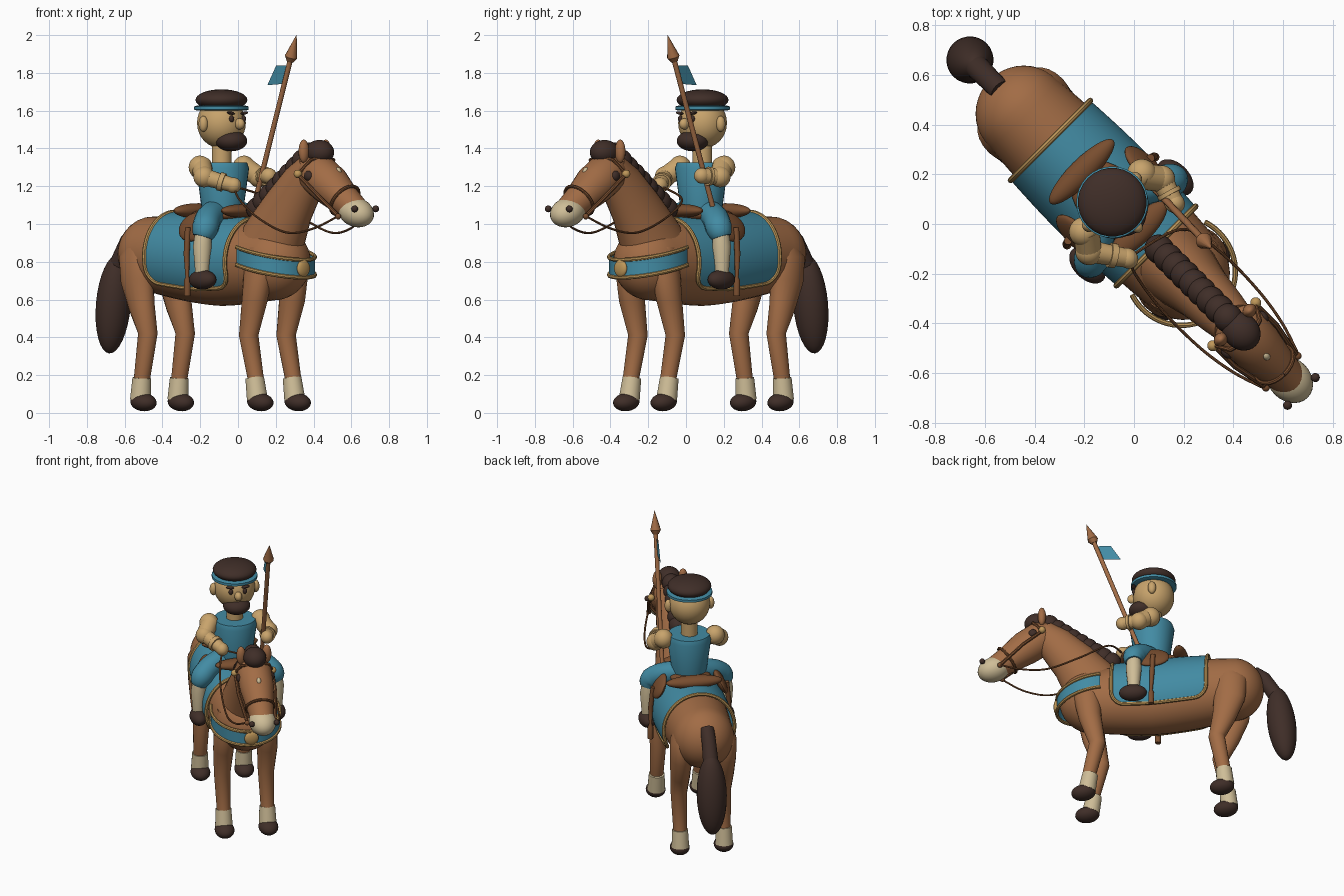
import bpy, bmesh, math
from mathutils import Vector, Matrix

if "Cube" in bpy.data.objects:
    bpy.data.objects.remove(bpy.data.objects["Cube"])

# Built facing +X, then the whole group is turned 45 degrees at the end
def colour(name, rgb):
    m = bpy.data.materials.new(name)
    m.diffuse_color = (*rgb, 1)
    m.use_nodes = True
    m.node_tree.nodes["Principled BSDF"].inputs["Base Color"].default_value = m.diffuse_color
    return m

COAT = colour("chestnut_coat", (0.36, 0.15, 0.06))
DARK = colour("dark_hair", (0.05, 0.027, 0.021))
CREAM = colour("cream", (0.62, 0.51, 0.31))
SKIN = colour("tan_skin", (0.58, 0.37, 0.15))
BLUE = colour("teal_cloth", (0.055, 0.26, 0.37))
LEATHER = colour("brown_leather", (0.19, 0.075, 0.028))
GOLD = colour("gold_trim", (0.52, 0.31, 0.10))

def finish(name, bm, mat):
    bmesh.ops.recalc_face_normals(bm, faces=bm.faces)
    me = bpy.data.meshes.new(name)
    bm.to_mesh(me)
    bm.free()
    me.materials.append(mat)
    o = bpy.data.objects.new(name, me)
    bpy.context.collection.objects.link(o)
    me.shade_smooth()
    me.set_sharp_from_angle(angle=math.radians(40))
    return o

def ball(name, loc, size, mat, tilt=0, roll=0):
    bm = bmesh.new()
    bmesh.ops.create_uvsphere(bm, u_segments=28, v_segments=16, radius=1)
    M = Matrix.Translation(loc) @ Matrix.Rotation(tilt, 4, 'Y') @ Matrix.Rotation(roll, 4, 'X')
    bm.transform(M @ Matrix.Diagonal((*size, 1)))
    return finish(name, bm, mat)

def tube(name, pts, radii, mat, sides=20):
    """Skin round or oval sections along a path; a radius may be (sideways, other)."""
    pts = [Vector(p) for p in pts]
    if not isinstance(radii, (list, tuple)):
        radii = [radii] * len(pts)
    bm, rings, n = bmesh.new(), [], None
    for i, p in enumerate(pts):
        t = (pts[min(i + 1, len(pts) - 1)] - pts[max(i - 1, 0)]).normalized()
        if n is None:
            n = Vector((0, 1, 0)) if abs(t.y) < 0.9 else Vector((0, 0, 1))
        n = (n - t * n.dot(t)).normalized()
        b = t.cross(n)
        r = radii[i] if isinstance(radii[i], tuple) else (radii[i],) * 2
        rings.append([bm.verts.new(p + n * r[0] * math.cos(a) + b * r[1] * math.sin(a))
                      for a in (2 * math.pi * k / sides for k in range(sides))])
    for A, B in zip(rings, rings[1:]):
        for k in range(sides):
            bm.faces.new((A[k], A[(k + 1) % sides], B[(k + 1) % sides], B[k]))
    bm.faces.new(rings[0])
    bm.faces.new(rings[-1])
    return finish(name, bm, mat)

def sheet(name, rows, mat):
    bm = bmesh.new()
    V = [[bm.verts.new(p) for p in r] for r in rows]
    for A, B in zip(V, V[1:]):
        for k in range(len(A) - 1):
            bm.faces.new((A[k], A[k + 1], B[k + 1], B[k]))
    return finish(name, bm, mat)

def curve(P, steps=8):
    """Smooth path through the given points."""
    P = [Vector(p) for p in P]
    Q = [P[0]] + P + [P[-1]]
    out = []
    for a, b, c, d in zip(Q, Q[1:], Q[2:], Q[3:]):
        for s in range(steps):
            t = s / steps
            out.append(0.5 * (2 * b + (c - a) * t + (2 * a - 5 * b + 4 * c - d) * t * t
                              + (3 * b - a - 3 * c + d) * t ** 3))
    return out + [P[-1]]

# Horse body: barrel with rounded rump and chest
def body_at(u):
    if u < -0.63:
        k = math.sqrt(max(0.0005, 1 - ((u + 0.63) / 0.19) ** 2))
    elif u > 0.26:
        k = math.sqrt(max(0.0005, 1 - ((u - 0.26) / 0.21) ** 2))
    else:
        k = 1
    e = math.sin(math.pi * min(1, max(0, (u + 0.63) / 0.89)))
    w = min(1, max(0, (u + 0.63) / 0.5))
    return 0.84 - 0.045 * w, (0.193 + 0.022 * e) * k, (0.2 + 0.03 * e) * k

us = ([-0.63 - 0.19 * math.cos(i * math.pi / 20) for i in range(10)]
      + [-0.63 + 0.89 * i / 12 for i in range(12)]
      + [0.26 + 0.21 * math.sin(i * math.pi / 20) for i in range(11)])
tube("horse_body", [(u, 0, body_at(u)[0]) for u in us], [body_at(u)[1:] for u in us], COAT, 36)
tube("horse_neck", curve([(0.19, 0, 0.8), (0.28, 0, 0.94), (0.38, 0, 1.09), (0.49, 0, 1.22), (0.57, 0, 1.3)], 1),
     [(0.17, 0.2), (0.145, 0.18), (0.12, 0.145), (0.105, 0.12), (0.09, 0.09)], COAT, 28)
tube("horse_head", [(0.5, 0, 1.315), (0.53, 0, 1.3), (0.59, 0, 1.27), (0.69, 0, 1.205), (0.8, 0, 1.125), (0.9, 0, 1.06)],
     [0.04, 0.085, 0.11, 0.108, 0.085, 0.07], COAT, 28)
ball("muzzle", (0.885, 0, 1.062), (0.105, 0.085, 0.077), CREAM, 0.3)
ball("forehead_star", (0.738, 0, 1.262), (0.03, 0.022, 0.04), CREAM, 0.4)
ball("forelock", (0.61, 0, 1.38), (0.083, 0.072, 0.065), DARK)
for i in range(9):
    t = i / 8
    ball(f"mane_tuft_{i}", (0.145 + 0.39 * t, 0, 1.08 + 0.29 * t), (0.062, 0.058, 0.062), DARK)
tube("tail_root", [(-0.76, 0, 0.95), (-0.82, 0, 0.91), (-0.91, 0, 0.76)], [0.045, 0.045, 0.05], DARK)
ball("tail", (-0.933, 0, 0.575), (0.09, 0.095, 0.262), DARK, 0.12)

# Rein loops, legs, ears and bridle on both sides
for s in (-1, 1):
    side = "left" if s > 0 else "right"
    ball(f"{side}_nostril", (0.952, s * 0.079, 1.08), (0.018,) * 3, DARK)
    ball(f"{side}_horse_eye", (0.63, s * 0.102, 1.255), (0.027, 0.02, 0.027), DARK)
    ball(f"{side}_horse_ear", (0.575, s * 0.082, 1.385), (0.026, 0.03, 0.062), COAT)
    ball(f"{side}_bridle_rosette", (0.57, s * 0.122, 1.265), (0.022,) * 3, GOLD)
    tube(f"{side}_cheek_strap", [(0.57, s * 0.118, 1.26), (0.69, s * 0.118, 1.17), (0.83, s * 0.09, 1.05)], 0.011, LEATHER, 8)
    tube(f"{side}_brow_strap", [(0.57, s * 0.118, 1.265), (0.63, s * 0.085, 1.34), (0.655, 0, 1.355)], 0.01, LEATHER, 8)
    ball(f"{side}_bit_ring", (0.84, s * 0.09, 1.04), (0.016,) * 3, LEATHER)
    tube(f"{side}_rein", curve([(0.84, s * 0.095, 1.04), (0.7, s * 0.14, 0.975), (0.53, s * 0.165, 0.955),
                               (0.32, s * 0.165, 1.03), (0.15, s * 0.13 - 0.01, 1.13), (0.08, -0.11, 1.2)]), 0.006, LEATHER, 8)
    v = s * 0.14
    tube(f"{side}_front_leg", [(0.28, v * 0.85, 0.87), (0.285, v * 0.95, 0.75), (0.265, v, 0.6), (0.22, v, 0.41), (0.28, v, 0.15)],
         [0.06, (0.07, 0.085), (0.065, 0.072), 0.052, 0.042], COAT)
    tube(f"{side}_hind_leg", [(-0.61, v * 0.85, 0.92), (-0.62, v, 0.82), (-0.615, v, 0.7), (-0.58, v, 0.56), (-0.535, v, 0.42), (-0.585, v, 0.15)],
         [0.05, (0.07, 0.11), (0.07, 0.1), (0.062, 0.075), 0.052, 0.042], COAT)
    for place, u, lean in (("front", 0.285, 0.02), ("hind", -0.59, -0.01)):
        tube(f"{side}_{place}_sock", [(u - lean, v, 0.185), (u, v, 0.07)], [0.05, 0.056], CREAM)
        ball(f"{side}_{place}_hoof", (u + 0.022, v, 0.057), (0.077, 0.062, 0.048), DARK, 0.1)
tube("nose_band", [(0.8 + 0.055 * math.cos(a), 0.09 * math.sin(a), 1.125 + 0.075 * math.cos(a))
                   for a in (math.pi * k / 12 for k in range(25))], 0.009, LEATHER, 8)

# Saddle cloth with rounded corners and gold piping
UC, HALF, A0 = -0.175, 0.3, 2.16
def cloth(u, a):
    zc, rv, rz = body_at(u)
    return Vector((u, (rv + 0.022) * math.sin(a), zc + (rz + 0.022) * math.cos(a)))

def reach(u):
    d = min(1, max(0, (abs(u - UC) - HALF + 0.08) / 0.08))
    return A0 - 0.34 * (1 - math.sqrt(1 - d * d))

cu = [UC - HALF * math.cos(math.pi * i / 36) for i in range(37)]
across = [-1 + i / 20 for i in range(41)]
sheet("saddle_cloth", [[cloth(u, reach(u) * k) for k in across] for u in cu], BLUE)
edge = ([cloth(cu[0], reach(cu[0]) * k) for k in across] + [cloth(u, reach(u)) for u in cu[1:]]
        + [cloth(cu[-1], reach(cu[-1]) * -k) for k in across[1:]] + [cloth(u, -reach(u)) for u in cu[-2::-1]])
tube("saddle_cloth_piping", edge, 0.012, GOLD, 8)

# Chest band with piping and a round boss
def band(t, h):
    return Vector((0.265 + 0.222 * math.cos(t), 0.218 * math.sin(t), 0.815 - 0.052 * math.cos(t) + h))
ts = [math.radians(-108 + 6 * i) for i in range(37)]
sheet("chest_band", [[band(t, h) for t in ts] for h in (-0.045, 0.045)], BLUE)
for tag, h in (("lower", -0.047), ("upper", 0.047)):
    tube(f"chest_band_{tag}_piping", [band(t, h) for t in ts], 0.011, GOLD, 8)
ball("chest_boss", (0.49, 0, 0.765), (0.018, 0.045, 0.045), GOLD)

# Saddle
ball("saddle_seat", (-0.13, 0, 1.045), (0.19, 0.13, 0.04), LEATHER)
ball("saddle_cantle", (-0.297, 0, 1.07), (0.05, 0.18, 0.04), LEATHER)
ball("saddle_pommel", (0.03, 0, 1.07), (0.055, 0.15, 0.035), LEATHER)

# Rider: legs, gear and arms
for s in (-1, 1):
    side = "left" if s > 0 else "right"
    ball(f"{side}_saddle_flap", (-0.13, s * 0.195, 0.985), (0.11, 0.028, 0.085), LEATHER, 0, s * 0.45)
    tube(f"{side}_stirrup_strap", [(-0.14, s * 0.235, 0.98), (-0.135, s * 0.25, 0.84), (-0.13, s * 0.25, 0.72),
                                  (-0.13, s * 0.25, 0.70), (-0.13, s * 0.25, 0.62)], [0.016, 0.016, 0.01, 0.018, 0.018], LEATHER, 10)
    tube(f"{side}_thigh", curve([(-0.11, s * 0.06, 1.06), (-0.06, s * 0.16, 1.03), (-0.02, s * 0.225, 0.98), (-0.02, s * 0.245, 0.93)], 4),
         [0.07] * 9 + [0.066, 0.062, 0.057, 0.052], BLUE)
    tube(f"{side}_shin", [(-0.02, s * 0.24, 0.95), (-0.02, s * 0.247, 0.88), (-0.02, s * 0.25, 0.74)], [0.045, 0.05, 0.036], CREAM)
    ball(f"{side}_boot", (-0.015, s * 0.25, 0.705), (0.088, 0.055, 0.052), DARK)
    elbow = (-0.05, s * 0.205, 1.25)
    hand = (0.055, 0.175, 1.255) if s > 0 else (0.08, -0.115, 1.205)
    E, H = Vector(elbow), Vector(hand)
    tube(f"{side}_upper_arm", [(-0.12, s * 0.155, 1.31), elbow], [0.055, 0.052], SKIN)
    ball(f"{side}_shoulder", (-0.12, s * 0.165, 1.3), (0.06, 0.06, 0.062), SKIN)
    ball(f"{side}_elbow", elbow, (0.056,) * 3, SKIN)
    tube(f"{side}_forearm", [E, H], [0.046, 0.038], SKIN)
    tube(f"{side}_cuff", [E.lerp(H, 0.52), E.lerp(H, 0.68)], 0.05, SKIN)
    ball(f"{side}_hand", hand, (0.044, 0.04, 0.042), SKIN)
    # Face pairs
    ball(f"{side}_ear", (-0.125, s * 0.135, 1.53), (0.026, 0.024, 0.042), SKIN)
    ball(f"{side}_eye", (-0.003, s * 0.045, 1.557), (0.012, 0.014, 0.018), DARK)
    ball(f"{side}_eyebrow", (-0.003, s * 0.05, 1.587), (0.014, 0.026, 0.008), DARK, 0, s * 0.15)

tube("tunic", [(-0.115, 0, 1.0), (-0.115, 0, 1.06), (-0.115, 0, 1.295), (-0.115, 0, 1.325)], [0.1, 0.108, 0.14, 0.13], BLUE, 32)
tube("neck", [(-0.122, 0, 1.31), (-0.122, 0, 1.44)], 0.053, SKIN)
ball("head", (-0.124, 0, 1.535), (0.13, 0.13, 0.135), SKIN)
ball("nose", (0.012, 0, 1.53), (0.03, 0.024, 0.03), SKIN)
ball("beard", (-0.05, 0, 1.44), (0.083, 0.086, 0.055), DARK)
tube("cap_band", [(-0.124, 0, 1.6), (-0.124, 0, 1.605), (-0.124, 0, 1.622), (-0.124, 0, 1.627)],
     [0.128, 0.144, 0.144, 0.128], BLUE, 32)
ball("cap", (-0.124, 0, 1.657), (0.138, 0.138, 0.056), DARK)

# Lance with point and pennant
def shaft(z):
    return Vector((0.288 - 0.362 * (2 - z), 0.15 + 0.01 * (2 - z), z))
tube("lance_shaft", [shaft(1.02), shaft(1.9)], 0.014, COAT, 12)
tube("lance_point", [shaft(1.86), shaft(1.885), shaft(2.0)], [0.018, 0.034, 0.001], COAT, 12)
sheet("pennant", [[(0.135, 0.15, 1.838), (0.235, 0.15, 1.838)], [(0.07, 0.15, 1.735), (0.192, 0.15, 1.742)]], BLUE)

# Turn the whole group to its diagonal stance
for o in bpy.context.scene.objects:
    o.data.transform(Matrix.Rotation(math.radians(-45), 4, 'Z'))
